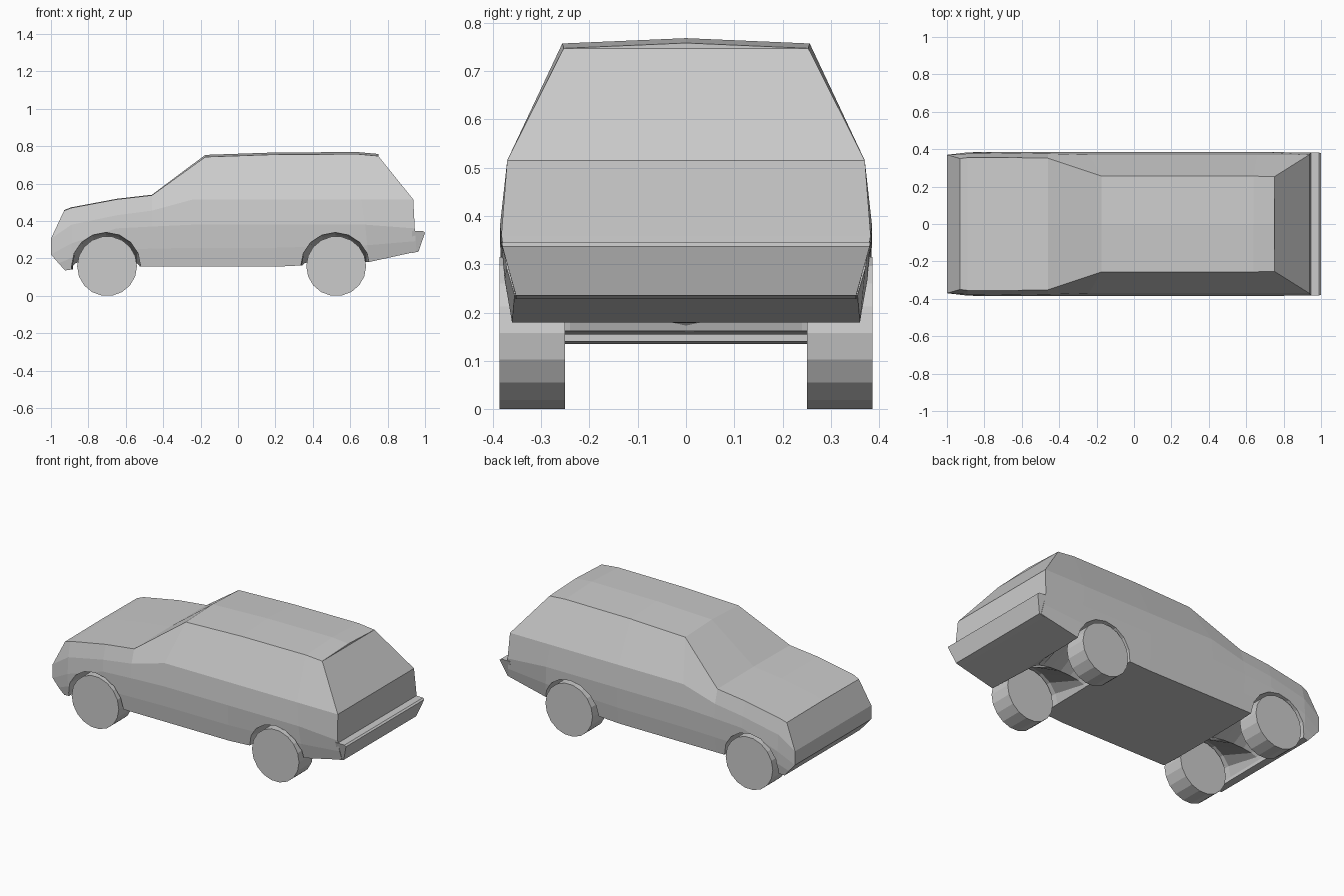
import bpy, bmesh
from math import sin, cos, pi

if "Cube" in bpy.data.objects:
    bpy.data.objects.remove(bpy.data.objects["Cube"])


def make_object(name, verts, faces):
    mesh = bpy.data.meshes.new(name)
    mesh.from_pydata(verts, [], faces)
    bm = bmesh.new()
    bm.from_mesh(mesh)
    bmesh.ops.recalc_face_normals(bm, faces=bm.faces)
    bm.to_mesh(mesh)
    bm.free()
    ob = bpy.data.objects.new(name, mesh)
    bpy.context.collection.objects.link(ob)
    return ob


def bridge(rings):
    n = len(rings[0])
    verts = [p for r in rings for p in r]
    faces = [(i * n + j, i * n + (j + 1) % n, (i + 1) * n + (j + 1) % n, (i + 1) * n + j)
             for i in range(len(rings) - 1) for j in range(n)]
    return verts, faces, n


# Body stations from nose to tail: sill, waist, belt, top edge as (x, half width, z)
stations = [
    [(-.925, .365, .135), (-1, .37, .22), (-1, .37, .305), (-.93, .35, .455)],
    [(-.89, .37, .14), (-.89, .383, .28), (-.89, .376, .38), (-.89, .355, .47)],
    [(-.65, .368, .155), (-.65, .385, .36), (-.65, .379, .43), (-.65, .355, .515)],
    [(-.46, .368, .155), (-.46, .385, .37), (-.46, .376, .455), (-.46, .352, .537)],
    [(-.24, .368, .155), (-.24, .385, .38), (-.24, .37, .515), (-.175, .257, .742)],
    [(.2, .368, .155), (.2, .385, .38), (.2, .37, .515), (.2, .256, .755)],
    [(.70, .36, .18), (.68, .385, .38), (.66, .37, .515), (.64, .256, .757)],
    [(.955, .355, .236), (.945, .382, .36), (.937, .37, .515), (.75, .253, .747)],
]
rings = []
for s in stations:
    a, b = s[0], s[1]
    low = (a[0] * .55 + b[0] * .45, a[1] * .55 + b[1] * .45 + .004, a[2] * .55 + b[2] * .45)
    half = [a, low] + s[1:]
    t = s[-1]
    crown = (t[0], 0, t[2] + (.011 if t[2] > .7 else .003))
    rings.append(half + [crown] + [(x, -y, z) for x, y, z in reversed(half)])
verts, faces, n = bridge(rings)
# Nose and tail caps as horizontal strips
for base in (0, (len(rings) - 1) * n):
    for k in range(4):
        faces.append((base + k, base + k + 1, base + n - 2 - k, base + n - 1 - k))
    faces.append((base + 4, base + 5, base + 6))
body = make_object("body", verts, faces)

# Wheel arches: opening tapers towards a shallow tunnel at the centre
for hub in (-.705, .52):
    sections = []
    for y, rx, rz in ((-.45, .187, .185), (-.24, .18, .165), (0, .178, .035),
                      (.24, .18, .165), (.45, .187, .185)):
        sec = [(hub + rx * cos(pi * i / 8), y, .16 + rz * sin(pi * i / 8)) for i in range(9)]
        sections.append(sec + [(hub - rx, y, .05), (hub + rx, y, .05)])
    v, f, m = bridge(sections)
    f += [tuple(range(m)), tuple(range(4 * m, 5 * m))]
    cutter = make_object("arch_cutter", v, f)
    cutter.hide_render = True
    mod = body.modifiers.new("arch", 'BOOLEAN')
    mod.operation, mod.solver, mod.object = 'DIFFERENCE', 'EXACT', cutter
    bpy.context.view_layer.objects.active = body
    bpy.ops.object.modifier_apply(modifier=mod.name)
    bpy.data.objects.remove(cutter)

# Rear bumper
profile = [(.93, .352, .228), (.965, .352, .236), (1, .38, .337), (.99, .381, .345), (.93, .383, .346)]
v, f, m = bridge([[(x, s * y, z) for x, y, z in profile] for s in (-1, 1)])
make_object("rear_bumper", v, f + [tuple(range(m)), tuple(range(m, 2 * m))])

# Wheels
for end, x in (("front", -.7), ("rear", .525)):
    for side, s in (("right", -1), ("left", 1)):
        sides = 18
        v, f, m = bridge([[(x + .16 * sin(2 * pi * (i + .5) / sides), s * y,
                            .158 - .16 * cos(2 * pi * (i + .5) / sides)) for i in range(sides)]
                          for y in (.25, .386)])
        make_object(f"{end}_{side}_wheel", v, f + [tuple(range(m)), tuple(range(m, 2 * m))])
